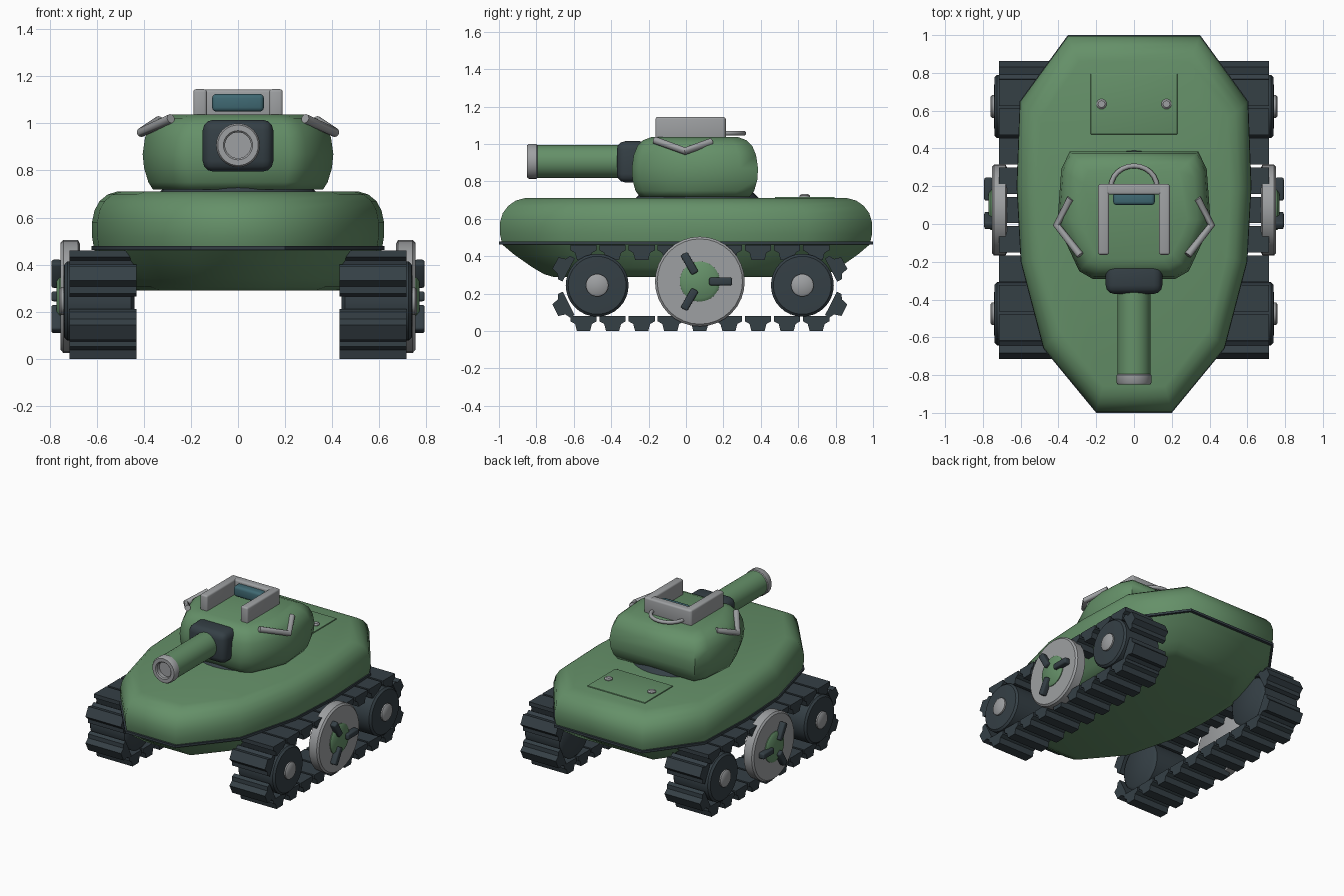
import bpy, bmesh, math
from mathutils import Vector, Matrix

if "Cube" in bpy.data.objects:
    bpy.data.objects.remove(bpy.data.objects["Cube"])


def mat(name, rgb):
    m = bpy.data.materials.new(name)
    m.diffuse_color = (*rgb, 1)
    m.use_nodes = True
    m.node_tree.nodes["Principled BSDF"].inputs["Base Color"].default_value = m.diffuse_color
    return m


GREEN = mat("green_paint", (0.13, 0.28, 0.14))
DARK = mat("dark_rubber", (0.035, 0.05, 0.06))
TEAL = mat("teal_glass", (0.05, 0.14, 0.17))
GREY = mat("grey_metal", (0.34, 0.35, 0.36))


def finish(name, bm, material, mirror=False, angle=45):
    bmesh.ops.recalc_face_normals(bm, faces=bm.faces)
    me = bpy.data.meshes.new(name)
    bm.to_mesh(me)
    bm.free()
    for p in me.polygons:
        p.use_smooth = True
    me.set_sharp_from_angle(angle=math.radians(angle))
    me.materials.append(material)
    ob = bpy.data.objects.new(name, me)
    bpy.context.collection.objects.link(ob)
    if mirror:
        ob.modifiers.new("mirror", "MIRROR").use_mirror_merge = False
    return ob


def add_loft(bm, rings):
    vs = [[bm.verts.new(p) for p in r] for r in rings]
    n = len(vs[0])
    for a, b in zip(vs, vs[1:]):
        for i in range(n):
            j = (i + 1) % n
            bm.faces.new((a[i], a[j], b[j], b[i]))
    bm.faces.new(vs[0])
    bm.faces.new(vs[-1])


def loft(name, rings, material, mirror=False, angle=45):
    bm = bmesh.new()
    add_loft(bm, rings)
    return finish(name, bm, material, mirror, angle)


def layers(half, levels, cy=0.0):
    """Symmetric outline scaled about (0, cy) at each (scale_x, scale_y, z)."""
    pts = half + [(-x, y) for x, y in reversed(half)]
    return [[(x * sx, cy + (y - cy) * sy, z) for x, y in pts] for sx, sy, z in levels]


def lathe(name, profile, centre, axis, material, mirror=False, n=32, angle=40):
    """Profile of (radius, distance along axis) turned about the x, y or z axis."""
    rings = []
    for r, t in profile:
        ring = []
        for i in range(n):
            a = 2 * math.pi * i / n
            c, s = r * math.cos(a), r * math.sin(a)
            off = {"x": (t, c, s), "y": (c, t, s), "z": (c, s, t)}[axis]
            ring.append(Vector(centre) + Vector(off))
        rings.append(ring)
    return loft(name, rings, material, mirror, angle)


def add_box(bm, lo, hi, bevel, matrix=Matrix()):
    lo, hi = Vector(lo), Vector(hi)
    t = bmesh.new()
    bmesh.ops.create_cube(t, size=1)
    for v in t.verts:
        v.co = (lo + hi) / 2 + Vector([a * b for a, b in zip(v.co, hi - lo)])
    bmesh.ops.bevel(t, geom=t.edges[:], offset=bevel, segments=3, profile=0.5, affect="EDGES")
    t.transform(matrix)
    me = bpy.data.meshes.new("tmp")
    t.to_mesh(me)
    t.free()
    bm.from_mesh(me)
    bpy.data.meshes.remove(me)


def box(name, lo, hi, bevel, material, mirror=False):
    bm = bmesh.new()
    add_box(bm, lo, hi, bevel)
    return finish(name, bm, material, mirror)


def tube(name, pts, radius, material, mirror=False, n=12):
    pts = [Vector(p) for p in pts]
    rings = []
    for i, p in enumerate(pts):
        d_in = (p - pts[max(i - 1, 0)]).normalized()
        d_out = (pts[min(i + 1, len(pts) - 1)] - p).normalized()
        d = (d_in + d_out).normalized()
        u = d.cross(Vector((0, 0, 1))).normalized()
        w = u.cross(d)
        rings.append([p + radius * (u * math.cos(k * math.tau / n) + w * math.sin(k * math.tau / n))
                      for k in range(n)])
    return loft(name, rings, material, mirror, 50)


# Hull: rounded upper body, dark seam strip and tapered belly
outline = [(0.20, -1), (0.48, -0.66), (0.60, -0.2), (0.622, 0.2), (0.605, 0.65), (0.35, 1)]
loft("upper_hull", layers(outline, [(0.985, 0.985, 0.475), (0.997, 0.995, 0.52), (0.997, 0.995, 0.58),
     (0.98, 0.98, 0.63), (0.945, 0.95, 0.67), (0.89, 0.91, 0.698), (0.82, 0.86, 0.711)]), GREEN, angle=60)
loft("hull_seam", layers(outline, [(1, 1, 0.462), (1, 1, 0.478)]), DARK)
loft("lower_hull", layers(outline, [(0.985, 0.985, 0.465), (0.93, 0.92, 0.41), (0.83, 0.82, 0.34),
     (0.77, 0.76, 0.305), (0.69, 0.71, 0.29)]), GREEN, angle=60)

# Rear engine cover with two screws
box("engine_cover", (-0.23, 0.475, 0.69), (0.23, 0.795, 0.718), 0.004, GREEN)
lathe("cover_screw", [(0.027, 0), (0.027, 0.012), (0.018, 0.02)], (0.172, 0.635, 0.712), "z", GREY, True, 16)

# Turret on its dark ring
lathe("turret_ring", [(0.33, 0), (0.33, 0.01), (0.30, 0.04)], (0, 0.06, 0.70), "z", DARK)
turret = [(0.22, -0.29), (0.29, -0.25), (0.36, -0.1), (0.405, 0.02), (0.385, 0.29), (0.34, 0.385)]
loft("turret", layers(turret, [(0.89, 0.87, 0.718), (0.94, 0.94, 0.75), (0.985, 0.99, 0.81), (1, 1, 0.87),
     (0.975, 0.97, 0.94), (0.92, 0.91, 0.99), (0.83, 0.82, 1.02), (0.70, 0.69, 1.037)], 0.045),
     GREEN, angle=60)

# Gun: mantlet, barrel and hollow muzzle
box("gun_mantlet", (-0.15, -0.37, 0.795), (0.15, -0.2, 1.015), 0.045, DARK)
lathe("gun_barrel", [(0.088, -0.81), (0.088, -0.3)], (0, 0, 0.907), "y", GREEN)
lathe("gun_muzzle", [(0.088, -0.795), (0.093, -0.80), (0.093, -0.84), (0.086, -0.85), (0.062, -0.85),
      (0.055, -0.843), (0.055, -0.815)], (0, 0, 0.907), "y", GREY)

# Roof guard (open to the front), periscope window and grab rails
bm = bmesh.new()
add_box(bm, (-0.19, -0.163, 1.02), (-0.132, 0.21, 1.145), 0.012)
add_box(bm, (0.132, -0.163, 1.02), (0.19, 0.21, 1.145), 0.012)
add_box(bm, (-0.185, 0.155, 1.02), (0.185, 0.213, 1.143), 0.012)
finish("roof_guard", bm, GREY)
box("periscope", (-0.11, 0.1, 1.05), (0.11, 0.17, 1.125), 0.018, TEAL)
tube("rear_rail", [(0.122 * math.cos(a * math.pi / 12), 0.195 + 0.113 * math.sin(a * math.pi / 12), 1.058)
     for a in range(13)], 0.013, GREY)
tube("turret_side_rail", [(0.285, -0.165, 1.02), (0.41, -0.005, 0.962), (0.335, 0.135, 1.012)], 0.02, GREY, True)

# Track pads: straight runs and tilted end pads
PROFILE = [(-0.07, 0.04), (0.07, 0.04), (0.07, 0.012), (0.045, -0.002), (0.035, -0.04),
           (-0.035, -0.04), (-0.045, -0.002), (-0.07, 0.012)]
MID = 0.074
pads = [(MID + i * 0.1555, z, 0) for i in range(-4, 5) for z in (0.04, 0.42)]
for s in (-1, 1):
    pads += [(MID + s * 0.737, 0.13, s * 63), (MID + s * 0.737, 0.345, s * 118)]
bm = bmesh.new()
for y, z, deg in pads:
    c, s = math.cos(math.radians(deg)), math.sin(math.radians(deg))
    add_loft(bm, [[(x, y + p * c - q * s, z + p * s + q * c) for p, q in PROFILE] for x in (0.432, 0.715)])
finish("track_pads", bm, DARK, True, 30)

# Road wheels at both ends with grey hub caps
for label, y in (("front", -0.475), ("rear", 0.622)):
    lathe(label + "_wheel", [(0.15, 0.44), (0.168, 0.455), (0.168, 0.725), (0.155, 0.738), (0.07, 0.742)],
          (0, y, 0.245), "x", DARK, True)
    lathe(label + "_hub_cap", [(0.06, 0.72), (0.06, 0.752), (0.05, 0.76)], (0, y, 0.245), "x", GREY, True)

# Large centre wheel: disc, green hub and three pegs
lathe("centre_wheel", [(0.225, 0.672), (0.24, 0.68), (0.24, 0.742), (0.228, 0.753)], (0, MID, 0.265), "x", GREY, True)
lathe("centre_hub", [(0.107, 0.74), (0.107, 0.758), (0.09, 0.77)], (0, MID, 0.265), "x", GREEN, True)
bm = bmesh.new()
for k in range(3):
    add_box(bm, (0.748, 0.05, -0.021), (0.793, 0.172, 0.021), 0.01,
            Matrix.Translation((0, MID, 0.265)) @ Matrix.Rotation(k * math.tau / 3, 4, "X"))
finish("centre_wheel_pegs", bm, DARK, True)
